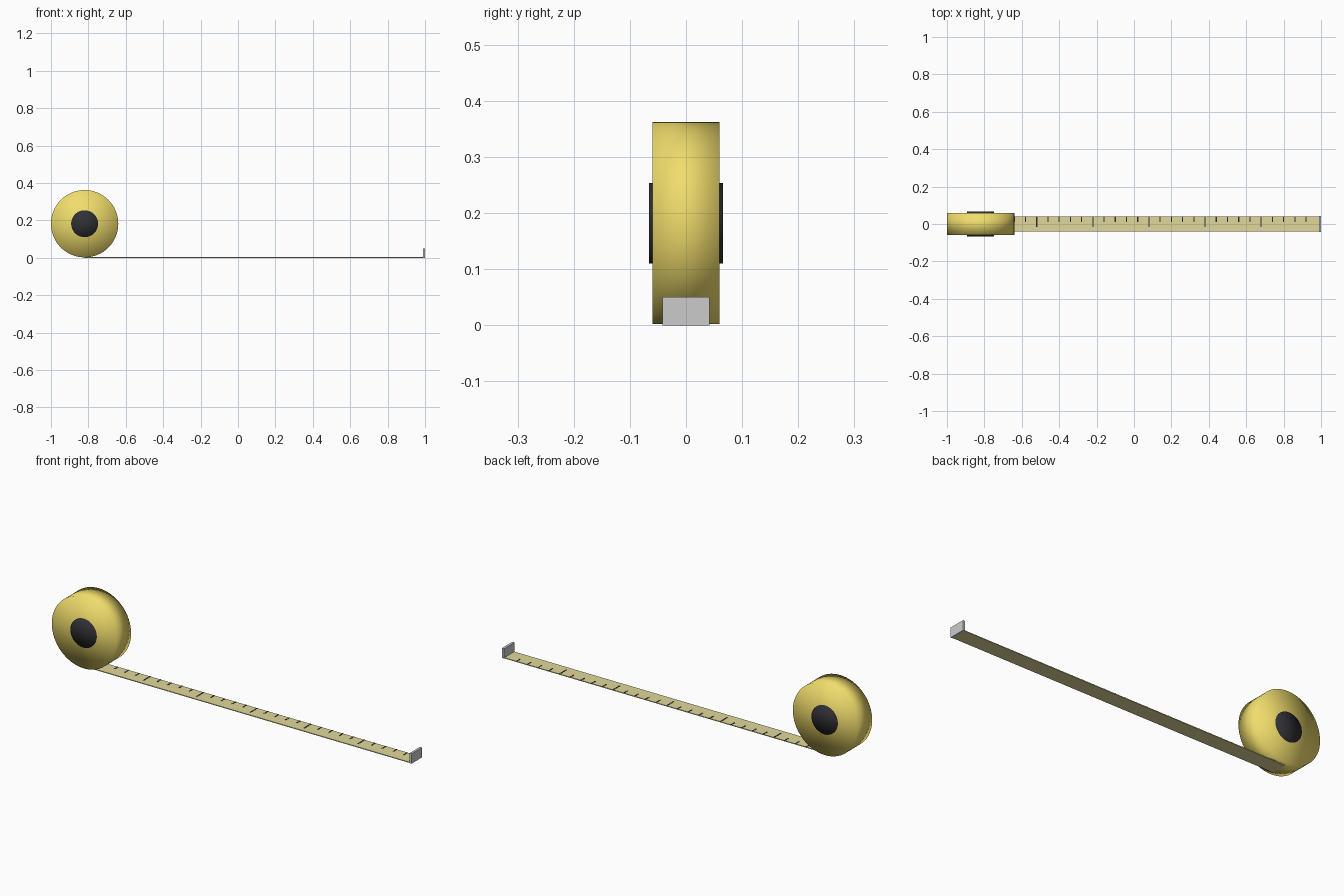
import bpy
import bmesh
from math import pi

if "Cube" in bpy.data.objects:
    bpy.data.objects.remove(bpy.data.objects["Cube"])

CX, CZ, R = -0.82, 0.182, 0.18


def material(name, rgb):
    m = bpy.data.materials.new(name)
    m.diffuse_color = (*rgb, 1)
    m.use_nodes = True
    m.node_tree.nodes["Principled BSDF"].inputs["Base Color"].default_value = m.diffuse_color
    return m


yellow = material("case_yellow", (0.87, 0.72, 0.15))
cream = material("tape_cream", (0.75, 0.68, 0.32))
black = material("black", (0.03, 0.03, 0.035))


def disc(name, radius, width, mat):
    bpy.ops.mesh.primitive_cylinder_add(vertices=64, radius=radius, depth=width,
                                        end_fill_type='TRIFAN',
                                        location=(CX, 0, CZ), rotation=(pi / 2, 0, 0))
    ob = bpy.context.object
    ob.name = name
    ob.data.materials.append(mat)
    bpy.ops.object.shade_smooth()
    return ob


def boxes(name, bounds, mat=None):
    """One object made of boxes given as (x0, x1, y0, y1, z0, z1)."""
    bm = bmesh.new()
    for x0, x1, y0, y1, z0, z1 in bounds:
        for v in bmesh.ops.create_cube(bm, size=1)["verts"]:
            v.co = (x1 if v.co.x > 0 else x0,
                    y1 if v.co.y > 0 else y0,
                    z1 if v.co.z > 0 else z0)
    me = bpy.data.meshes.new(name)
    bm.to_mesh(me)
    bm.free()
    ob = bpy.data.objects.new(name, me)
    bpy.context.collection.objects.link(ob)
    if mat:
        me.materials.append(mat)
    return ob


# Round case and the hub through its middle
disc("case", R, 0.12, yellow)
disc("hub", 0.072, 0.132, black)

# Pulled-out tape and its end hook
boxes("tape", [(CX, 0.99, -0.04, 0.04, 0, 0.004)], cream)
boxes("end_hook", [(0.988, 1.0, -0.042, 0.042, 0, 0.05)])

# Measuring ticks, every fifth one longer
ticks = []
for i in range(1, 30):
    x = 0.98 - 0.06 * i
    y0 = -0.016 if i % 5 == 0 else 0.01
    ticks.append((x - 0.003, x + 0.003, y0, 0.04, 0.003, 0.005))
boxes("ticks", ticks, black)
